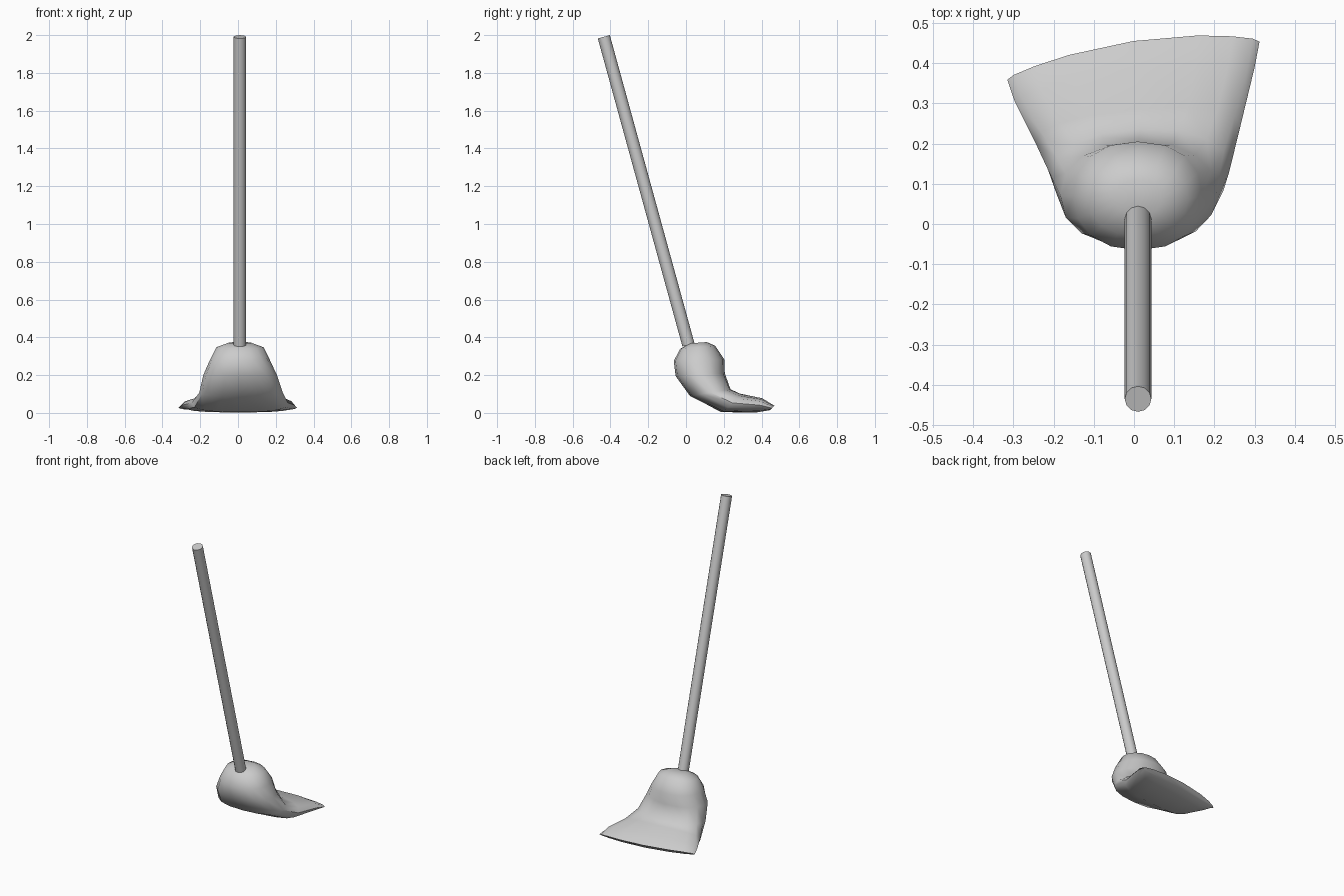
import bpy, bmesh, math
from mathutils import Vector

if "Cube" in bpy.data.objects:
    bpy.data.objects.remove(bpy.data.objects["Cube"])


def finish(bm, name, angle):
    bmesh.ops.recalc_face_normals(bm, faces=bm.faces)
    me = bpy.data.meshes.new(name)
    bm.to_mesh(me)
    bm.free()
    ob = bpy.data.objects.new(name, me)
    bpy.context.collection.objects.link(ob)
    bpy.ops.object.select_all(action='DESELECT')
    ob.select_set(True)
    bpy.context.view_layer.objects.active = ob
    bpy.ops.object.shade_smooth_by_angle(angle=math.radians(angle))
    return ob


# Handle: tilted rod resting in the top of the head
a, b = Vector((0.01, 0.013, 0.36)), Vector((0.01, -0.435, 1.991))
bm = bmesh.new()
bmesh.ops.create_cone(bm, cap_ends=True, segments=12, radius1=0.033,
                      radius2=0.033, depth=(b - a).length)
rot = (b - a).to_track_quat('Z', 'Y').to_matrix()
for v in bm.verts:
    v.co = rot @ v.co + (a + b) / 2
finish(bm, "handle", 40)

# Brush head: rings swept from the round shoulder down to the flared, skewed tip
# front y, front z, back y, back z, min x, max x, skew, squareness exponent
rings = [
    (0.02, 0.368, 0.11, 0.375, -0.05, 0.07, 0.0, 1.0),
    (-0.03, 0.340, 0.155, 0.355, -0.115, 0.135, 0.0, 0.95),
    (-0.065, 0.275, 0.205, 0.280, -0.15, 0.17, 0.0, 0.9),
    (-0.055, 0.195, 0.205, 0.210, -0.183, 0.205, 0.1, 0.9),
    (0.02, 0.090, 0.235, 0.125, -0.205, 0.237, 0.25, 0.85),
    (0.19, 0.004, 0.285, 0.102, -0.245, 0.265, 0.6, 0.75),
    (0.37, 0.002, 0.39, 0.080, -0.297, 0.30, 0.95, 0.7),
    (0.432, 0.014, 0.455, 0.038, -0.315, 0.312, 1.0, 0.7),
]
N = 16
bm = bmesh.new()
loops = []
for fy, fz, by, bz, x0, x1, skew, p in rings:
    loop = []
    for i in range(N):
        t = 2 * math.pi * i / N
        c, s = math.cos(t), math.sin(t)
        c = math.copysign(abs(c) ** p, c)
        s = math.copysign(abs(s) ** p, s)
        x = (x0 + x1) / 2 + c * (x1 - x0) / 2
        y = (fy + by) / 2 + s * (by - fy) / 2 + skew * (0.15 * x - 0.38 * x * x)
        z = (fz + bz) / 2 + s * (bz - fz) / 2
        loop.append(bm.verts.new((x, y, z)))
    loops.append(loop)
for r, q in zip(loops, loops[1:]):
    for i in range(N):
        j = (i + 1) % N
        bm.faces.new((r[i], r[j], q[j], q[i]))
bm.faces.new(loops[0])
bm.faces.new(loops[-1])
finish(bm, "brush_head", 50)
